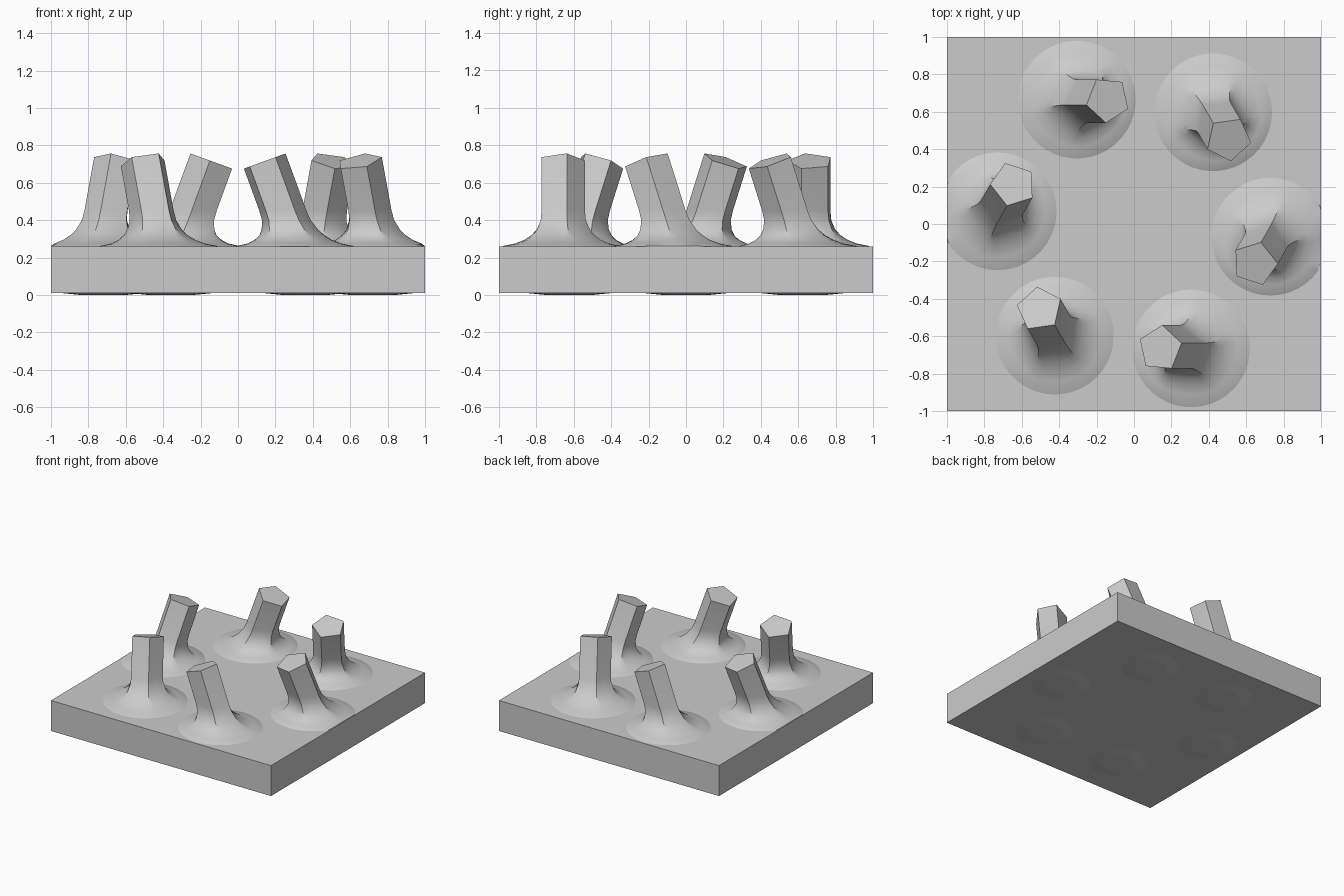
import bpy
import bmesh
from math import cos, sin, tan, pi, radians
from mathutils import Matrix, Vector

cube = bpy.data.objects.get("Cube")
if cube:
    bpy.data.objects.remove(cube, do_unlink=True)

grey = bpy.data.materials.new("plain_grey")
grey.use_nodes = True
colour = (0.6, 0.6, 0.6, 1)
grey.diffuse_color = colour
grey.node_tree.nodes["Principled BSDF"].inputs["Base Color"].default_value = colour

LEAN = radians(20)
PHASE = radians(13)
FIFTH = 2 * pi / 5
STEPS = 8                      # points along each pentagon side
CAP = Vector((0.14, -0.665, 0.715))
# flare rings: height, radius, roundness
FLARE = [(0.45, 0.125, 0), (0.40, 0.13, 0.1), (0.35, 0.152, 0.3),
         (0.32, 0.177, 0.5), (0.295, 0.21, 0.7), (0.275, 0.255, 0.85),
         (0.263, 0.31, 1), (0.25, 0.33, 1)]


def finish(bm, name, smooth=False):
    bmesh.ops.recalc_face_normals(bm, faces=bm.faces)
    mesh = bpy.data.meshes.new(name)
    bm.to_mesh(mesh)
    bm.free()
    mesh.materials.append(grey)
    obj = bpy.data.objects.new(name, mesh)
    bpy.context.collection.objects.link(obj)
    if smooth:
        bpy.ops.object.select_all(action='DESELECT')
        obj.select_set(True)
        bpy.context.view_layer.objects.active = obj
        bpy.ops.object.shade_smooth_by_angle(angle=radians(30))
    return obj


def section(radius, roundness):
    """Angle and radius of points on a pentagon blended towards a circle."""
    for i in range(5 * STEPS):
        a = i * FIFTH / STEPS
        flat = cos(FIFTH / 2) / cos(a % FIFTH - FIFTH / 2)
        if i % STEPS == 0:
            flat = 1
        yield a + PHASE, radius * (flat * (1 - roundness) + roundness)


def build_peg(name, turn):
    bm = bmesh.new()
    spin = Matrix.Rotation(turn, 3, 'Z')
    # tilted end cap, square to the leaning shaft
    rings = [[CAP + Vector((r * cos(a) * cos(LEAN), r * sin(a), r * cos(a) * sin(LEAN)))
              for a, r in section(0.125, 0)]]
    # shaft and flared foot
    for z, radius, roundness in FLARE:
        x = CAP.x + (CAP.z - z) * tan(LEAN)
        stretch = 1 + (1 / cos(LEAN) - 1) * (1 - roundness)
        rings.append([Vector((x + r * cos(a) * stretch, CAP.y + r * sin(a), z))
                      for a, r in section(radius, roundness)])
    loops = []
    for ring in rings:
        loop = []
        for p in ring:
            q = spin @ p
            q.x = max(-0.998, min(0.998, q.x))   # foot stays on the plate
            loop.append(bm.verts.new(q))
        loops.append(loop)
    n = 5 * STEPS
    for upper, lower in zip(loops, loops[1:]):
        for i in range(n):
            j = (i + 1) % n
            bm.faces.new((upper[i], upper[j], lower[j], lower[i]))
    bm.faces.new(loops[0])
    bm.faces.new(loops[-1])
    finish(bm, name, smooth=True)


# square base plate
bm = bmesh.new()
bmesh.ops.create_cube(bm, size=1, matrix=Matrix.Translation((0, 0, 0.135))
                      @ Matrix.Diagonal((2, 2, 0.25, 1)))
finish(bm, "base_plate")

# ring of leaning pegs, each with a shallow swelling under the plate
for k in range(6):
    turn = k * pi / 3
    build_peg(f"peg_{k + 1}", turn)
    bm = bmesh.new()
    bmesh.ops.create_cone(bm, cap_ends=True, segments=24, radius1=0.12, radius2=0.24,
                          depth=0.012, matrix=Matrix.Translation(
                              (0.72 * cos(turn), 0.72 * sin(turn), 0.006)))
    finish(bm, f"underside_swelling_{k + 1}")
